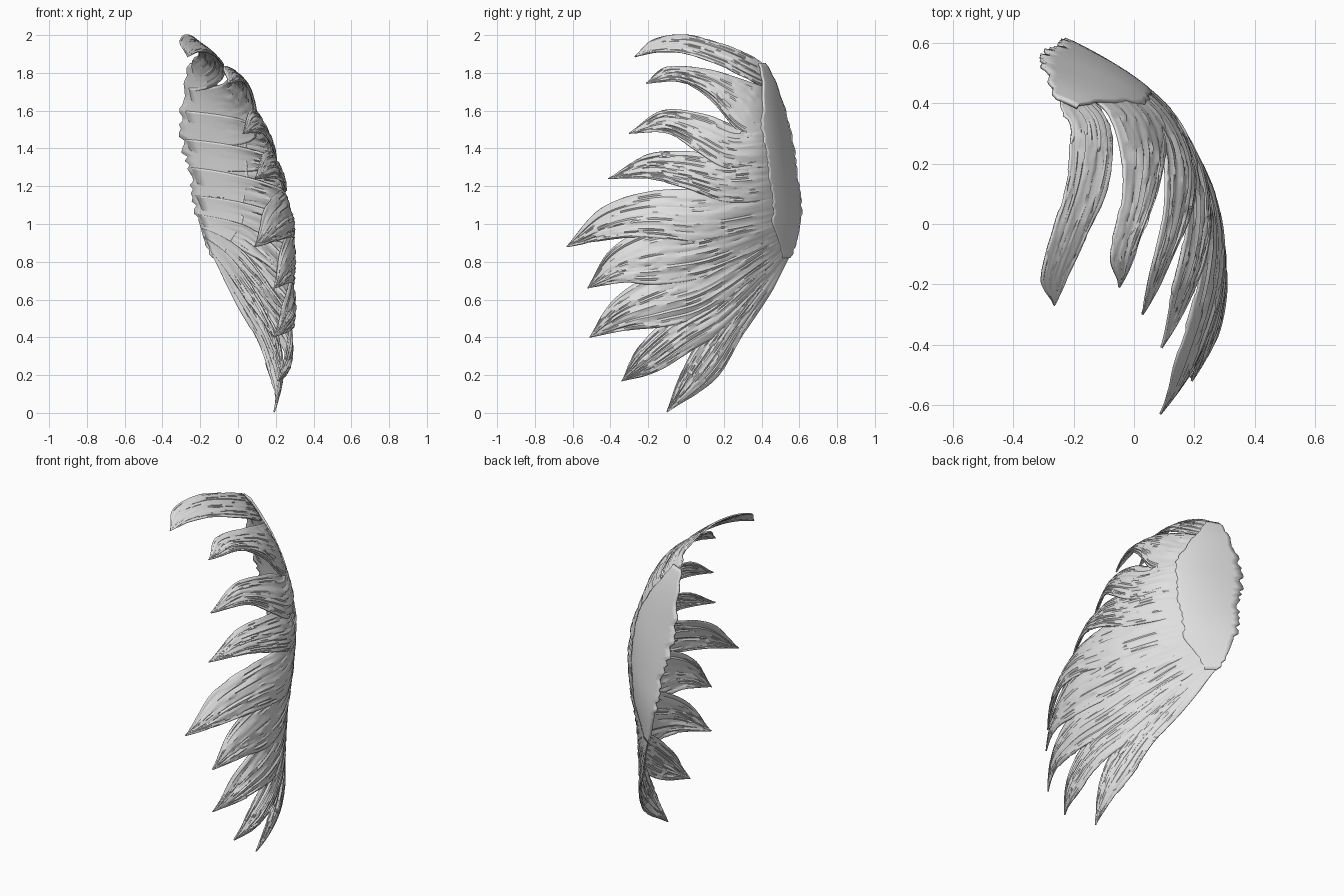
import bpy, math, random
from mathutils import Vector

if "Cube" in bpy.data.objects:
    bpy.data.objects.remove(bpy.data.objects["Cube"])

random.seed(4)
grey = bpy.data.materials.new("feather grey")
grey.diffuse_color = (0.74, 0.74, 0.74, 1)
grey.use_nodes = True
grey.node_tree.nodes["Principled BSDF"].inputs["Base Color"].default_value = grey.diffuse_color


def curve(pts, t):
    """Catmull-Rom through evenly spaced points, t in 0..1."""
    n = len(pts) - 1
    f = min(max(t, 0), 1) * n
    i = min(int(f), n - 1)
    f -= i
    b, c = pts[i], pts[i + 1]
    a = pts[i - 1] if i else b * 2 - c
    d = pts[i + 2] if i + 2 <= n else c * 2 - b
    return b + (c - a) * (0.5 * f) + (a * 2 - b * 5 + c * 4 - d) * (0.5 * f * f) \
        + (b * 3 - a - c * 3 + d) * (0.5 * f ** 3)


# Wing surface, x as a function of y and z; tables step 0.25 in z
CREST_X = [.19, .26, .285, .285, .28, .225, .14, .04, -.21]
CREST_Y = [-.12, -.16, -.19, -.17, -.10, 0, .07, .06, .10]
BEND = [.85, .85, .85, .83, .82, .83, .9, 1.15, 1.2]
ROOT_HOOK = [0, 0, 0, 0, .09, .2, .25, .13, 0]
ROOT_Y = [.06, .22, .37, .52, .605, .59, .55, .47, .33]


def root_y(z):
    return curve(ROOT_Y, z / 2)


def surface_x(y, z):
    t = z / 2
    r = max(0, min(1.05, (y - .3) / max(.1, root_y(z) - .3)))
    return curve(CREST_X, t) - curve(BEND, t) * (y - curve(CREST_Y, t)) ** 2 \
        - curve(ROOT_HOOK, t) * r ** 3


def sheet(name, rows, thickness):
    """Grid of points to a thin closed skin."""
    n = len(rows[0])
    verts = [p for row in rows for p in row]
    faces = [(i * n + j, i * n + j + 1, (i + 1) * n + j + 1, (i + 1) * n + j)
             for i in range(len(rows) - 1) for j in range(n - 1)]
    me = bpy.data.meshes.new(name)
    me.from_pydata(verts, [], faces)
    me.materials.append(grey)
    ob = bpy.data.objects.new(name, me)
    bpy.context.collection.objects.link(ob)
    mod = ob.modifiers.new("thickness", 'SOLIDIFY')
    mod.thickness, mod.offset = thickness, 0
    bpy.context.view_layer.objects.active = ob
    ob.select_set(True)
    bpy.ops.object.shade_smooth_by_angle(angle=math.radians(30))
    ob.select_set(False)


def feather(name, root, upper, lower, tip, shift=0):
    """Ribbon between an upper and a lower edge (y, z), streaked lengthwise by barbs."""
    nu, nv = 50, 26
    up = [Vector((root_y(root[0]) - .01, root[0]))] + [Vector(p) for p in upper] + [Vector(tip)]
    lo = [Vector((root_y(root[1]) - .01, root[1]))] + [Vector(p) for p in lower] + [Vector(tip)]
    streak = [0.0] * (nv + 1)
    rows = []
    for i in range(nu + 1):
        t = i / nu
        a, b = curve(up, t), curve(lo, t)
        width = min(1, (a - b).length / .15)
        lift = width * (.3 + .7 * min(1, t * 3))
        row = []
        for j in range(nv + 1):
            if random.random() < .2:
                streak[j] = random.uniform(-.006, .006)
            v = 2 * j / nv - 1
            p = b.lerp(a, j / nv)
            x = surface_x(p.x, p.y) + lift * (.014 * (1 - v * v) - .009 * v)
            x += streak[j] * width * min(1, max(0, t - .06) * 5) + shift * min(1, t * 5)
            row.append((x, p.x, max(0, p.y)))
        rows.append(row)
    sheet(name, rows, .008)


# Feathers, top to bottom
feather("feather_1", (1.84, 1.70), [(.36, 1.88), (.2, 1.95), (0, 2.0), (-.17, 1.975)],
        [(.40, 1.73), (.2, 1.83), (0, 1.9), (-.15, 1.91)], (-.27, 1.885), -.035)
feather("feather_2", (1.72, 1.40), [(.4, 1.73), (.25, 1.78), (.1, 1.82), (-.1, 1.83)],
        [(.4, 1.43), (.27, 1.5), (.13, 1.66), (-.02, 1.75)], (-.21, 1.745), -.01)
feather("feather_3", (1.60, 1.28), [(.4, 1.56), (.27, 1.52), (.1, 1.58), (-.12, 1.6)],
        [(.4, 1.28), (.2, 1.3), (.05, 1.39), (-.1, 1.48)], (-.30, 1.48))
feather("feather_4", (1.45, 1.15), [(.4, 1.4), (.2, 1.37), (-.03, 1.385), (-.22, 1.36)],
        [(.4, 1.12), (.2, 1.12), (0, 1.19), (-.2, 1.24)], (-.41, 1.24))
feather("feather_5", (1.30, 1.00), [(.4, 1.24), (.1, 1.19), (-.2, 1.17), (-.45, 1.08)],
        [(.4, .95), (.1, .9), (-.2, .93), (-.4, .92)], (-.63, .88))
feather("feather_6", (1.15, .95), [(.4, 1.1), (.1, 1.03), (-.2, .98), (-.4, .86)],
        [(.4, .85), (.1, .72), (-.15, .68), (-.33, .69)], (-.52, .66))
feather("feather_7", (1.05, .90), [(.4, .98), (.1, .84), (-.15, .75), (-.38, .6)],
        [(.4, .74), (.1, .52), (-.1, .46), (-.3, .44)], (-.51, .40))
feather("feather_8", (.98, .86), [(.4, .85), (.15, .65), (-.08, .51), (-.25, .35)],
        [(.4, .65), (.2, .44), (.05, .345), (-.15, .22)], (-.34, .17))
feather("feather_9", (.93, .82), [(.4, .76), (.2, .54), (.06, .37), (-.03, .2)],
        [(.45, .64), (.3, .41), (.19, .22), (.08, .12)], (-.10, .005))

# Smooth root plate with a ragged back edge, narrowing to the top
plate = []
for i in range(49):
    z = .82 + 1.03 * i / 48
    wide = min(.15, .04 + .6 * (z - .82), .03 + .35 * (1.85 - z))
    end = root_y(z) + random.uniform(-.006, .004)
    plate.append([(surface_x(y, z) + .008, y, z)
                  for y in (end - wide * (1 - j / 12) for j in range(13))])
sheet("root_plate", plate, .012)
